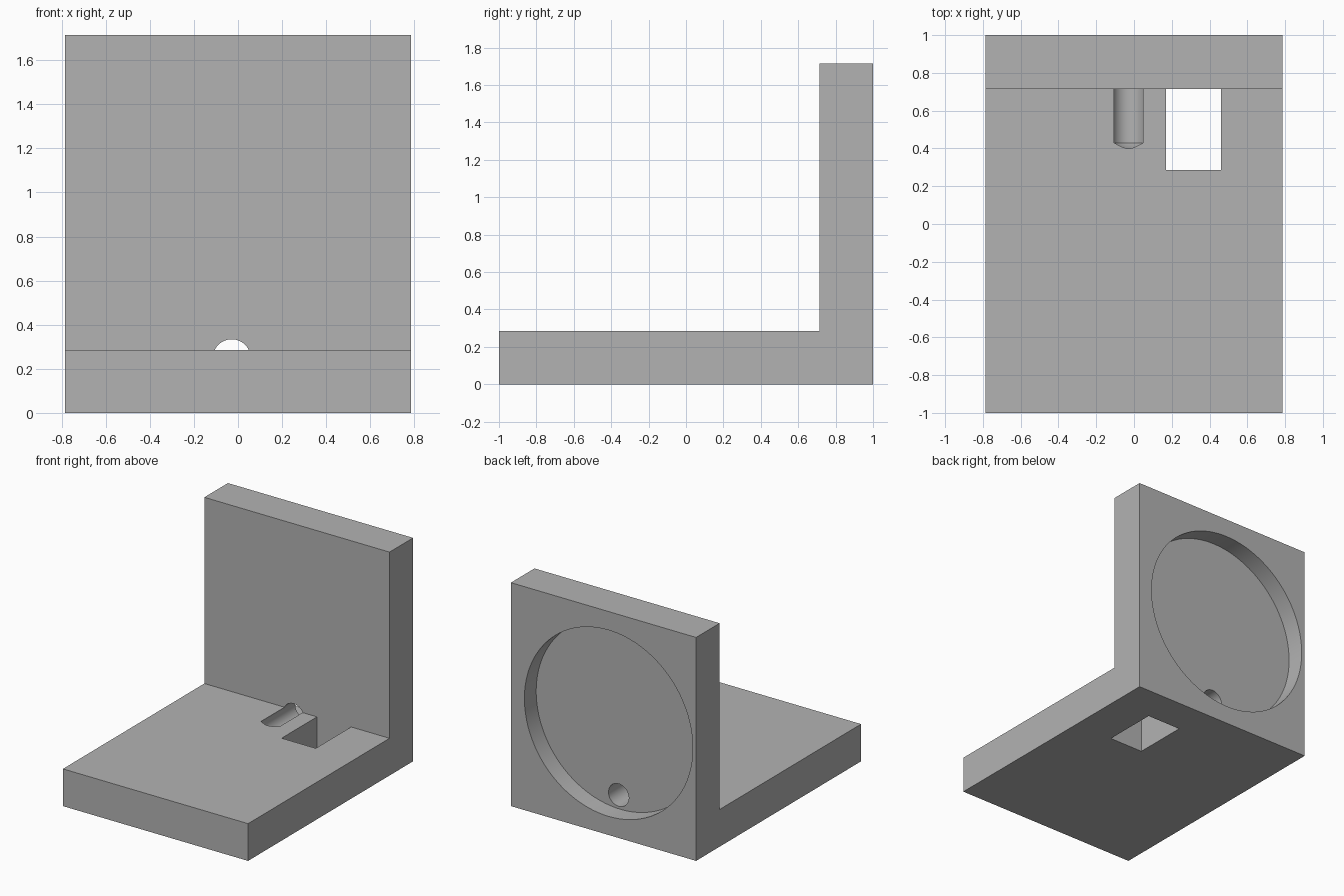
import bpy
import bmesh
from math import radians
from mathutils import Matrix, Vector

cube = bpy.data.objects.get("Cube")
if cube:
    bpy.data.objects.remove(cube, do_unlink=True)

U = 1 / 7                      # design unit
HALF_WIDTH = 5.5 * U
THICK = 2 * U

grey = bpy.data.materials.new("plain grey")
grey.use_nodes = True
colour = (0.45, 0.45, 0.45, 1)
grey.diffuse_color = colour
grey.node_tree.nodes["Principled BSDF"].inputs["Base Color"].default_value = colour


def make_object(name, bm):
    bmesh.ops.recalc_face_normals(bm, faces=bm.faces)
    mesh = bpy.data.meshes.new(name)
    bm.to_mesh(mesh)
    bm.free()
    mesh.materials.append(grey)
    obj = bpy.data.objects.new(name, mesh)
    bpy.context.collection.objects.link(obj)
    return obj


def box(name, low, high):
    low, high = Vector(low), Vector(high)
    bm = bmesh.new()
    place = Matrix.Translation((low + high) / 2) @ Matrix.Diagonal((*(high - low), 1))
    bmesh.ops.create_cube(bm, size=1, matrix=place)
    return make_object(name, bm)


def lathe_y(name, profile, x, z, steps):
    """Spin (radius, y) points around an axis along y."""
    bm = bmesh.new()
    verts = [bm.verts.new((x + r, y, z)) for r, y in profile]
    edges = [bm.edges.new(pair) for pair in zip(verts, verts[1:])]
    bmesh.ops.spin(bm, geom=verts + edges, cent=(x, 0, z), axis=(0, 1, 0),
                   angle=radians(360), steps=steps)
    bmesh.ops.remove_doubles(bm, verts=bm.verts, dist=1e-5)
    return make_object(name, bm)


# L-shaped bracket: side profile extruded across the width
bm = bmesh.new()
outline = [(-1, 0), (1, 0), (1, 12 * U), (1 - THICK, 12 * U), (1 - THICK, THICK), (-1, THICK)]
face = bm.faces.new([bm.verts.new((-HALF_WIDTH, y, z)) for y, z in outline])
side = bmesh.ops.extrude_face_region(bm, geom=[face])["geom"]
bmesh.ops.translate(bm, vec=(2 * HALF_WIDTH, 0, 0),
                    verts=[v for v in side if isinstance(v, bmesh.types.BMVert)])
bracket = make_object("angle_bracket", bm)

cutters = [
    # Round recess in the back of the wall
    lathe_y("recess_cutter", [(0, 1 - U), (5 * U, 1 - U), (5 * U, 1.1), (0, 1.1)],
            -0.3 * U, 6 * U, 128),
    # Drilled hole with a conical tip, from the recess into the base
    lathe_y("drill_cutter", [(0, 0.376), (0.086, 0.43), (0.086, 0.95), (0, 0.95)],
            -0.2 * U, 0.248, 64),
    # Rectangular slot through the base
    box("slot_cutter", (0.17, 2 * U, -0.1), (0.46, 1 - THICK, 0.5)),
]

# Cut the bracket, then discard the cutters
bpy.context.view_layer.objects.active = bracket
bracket.select_set(True)
for cutter in cutters:
    cutter.hide_render = True
    mod = bracket.modifiers.new(cutter.name, "BOOLEAN")
    mod.operation = "DIFFERENCE"
    mod.solver = "EXACT"
    mod.object = cutter
    bpy.ops.object.modifier_apply(modifier=mod.name)
    bpy.data.objects.remove(cutter, do_unlink=True)

bpy.ops.object.shade_smooth_by_angle(angle=radians(25))
